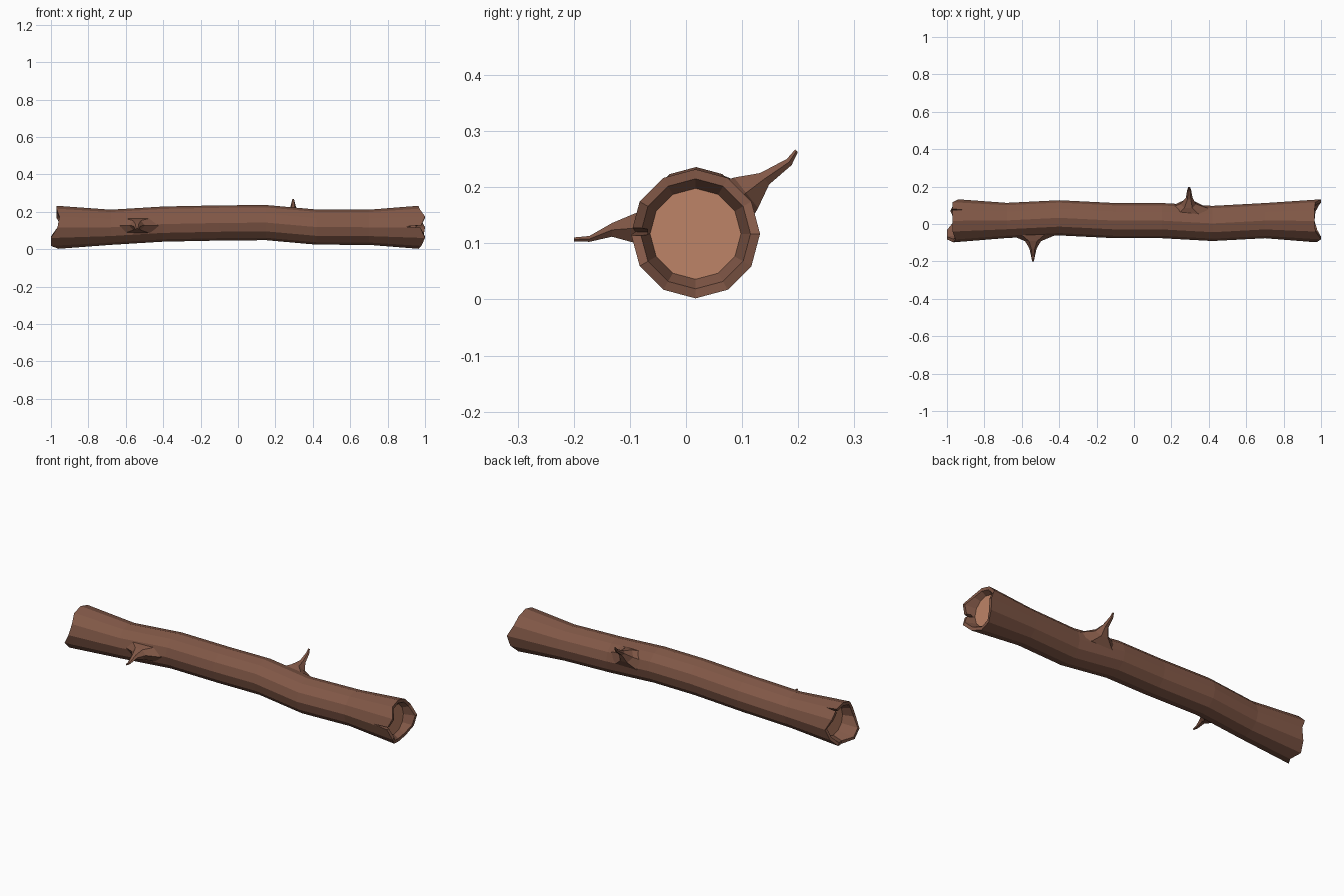
import bpy, bmesh, math
from mathutils import Vector

if "Cube" in bpy.data.objects:
    bpy.data.objects.remove(bpy.data.objects["Cube"])


def material(name, col):
    m = bpy.data.materials.new(name)
    m.diffuse_color = (*col, 1)
    m.use_nodes = True
    m.node_tree.nodes["Principled BSDF"].inputs["Base Color"].default_value = m.diffuse_color
    return m


bark = material("brown bark", (0.223, 0.098, 0.063))
wood = material("pale cut wood", (0.515, 0.231, 0.135))
N = 12


def make_object(name, bm):
    bmesh.ops.recalc_face_normals(bm, faces=bm.faces[:])
    me = bpy.data.meshes.new(name)
    bm.to_mesh(me)
    bm.free()
    me.materials.append(bark)
    me.materials.append(wood)
    ob = bpy.data.objects.new(name, me)
    bpy.context.collection.objects.link(ob)
    return ob


def loft(bm, rings):
    """Bridge rings of points and cap both ends; returns the caps."""
    vs = [[bm.verts.new(p) for p in r] for r in rings]
    for a, b in zip(vs, vs[1:]):
        n = len(a)
        for i in range(n):
            bm.faces.new((a[i], a[(i + 1) % n], b[(i + 1) % n], b[i]))
    return bm.faces.new(vs[0]), bm.faces.new(vs[-1])


def ring(xs, cy, cz, r):
    return [(xs[k], cy + r * math.cos(k * math.tau / N), cz + r * math.sin(k * math.tau / N))
            for k in range(N)]


# Log trunk: ragged hollowed ends, gently bent middle
left = [-.94, -.97, -.97, -.97, -.97, -.955, -.965, -1, -1, -.96, -.98, -.96]
right = [1, .97, .965, .965, .97, 1, .975, 1, .98, .965, .97, .99]
stations = [(-.68, .019, .117, .094), (-.4, .033, .134, .094), (-.1, .018, .14, .094),
            (.15, .018, .142, .094), (.42, .003, .118, .094), (.7, .018, .117, .094)]
C = (.017, .117)
rings = [ring([-.94 + .03] * N, *C, .081), ring(left, *C, .098), ring(left, *C, .115)]
rings += [ring([x] * N, y, z, r) for x, y, z, r in stations]
rings += [ring(right, *C, .115), ring(right, *C, .098), ring([.94] * N, *C, .081)]
bm = bmesh.new()
for cap in loft(bm, rings):
    cap.material_index = 1
log = make_object("log", bm)


# Thin wedge cracks split into the rim
def crack(name, x_end, x_tip, ang, width):
    out = Vector((0, math.cos(ang), math.sin(ang)))
    side = Vector((0, -math.sin(ang), math.cos(ang)))
    c = Vector((0, *C))
    ends = []
    for r in (.086, .15):
        p = c + out * r
        ends.append([p + side * width + Vector((x_end, 0, 0)),
                     p - side * width + Vector((x_end, 0, 0)),
                     p + Vector((x_tip, 0, 0))])
    b = bmesh.new()
    loft(b, ends)
    cutter = make_object(name, b)
    cutter.hide_render = True
    cutter.hide_viewport = True
    cutter.display_type = 'WIRE'
    mod = log.modifiers.new(name, 'BOOLEAN')
    mod.operation = 'DIFFERENCE'
    mod.solver = 'EXACT'
    mod.object = cutter


crack("right_crack_cutter", 1.05, .89, math.radians(178), .012)
crack("left_crack_cutter", -1.05, -.91, math.radians(58), .012)


# Broken twigs: flared root running along the bark, then a narrow bent spike
def twig(name, sections):
    b = bmesh.new()
    rs = []
    for x, y, z, hx, hv, tilt in sections:
        v = Vector((0, -math.sin(tilt), math.cos(tilt)))
        rs.append([Vector((x, y, z)) + Vector((hx * math.cos(a), 0, 0)) + v * hv * math.sin(a)
                   for a in [i * math.tau / 6 for i in range(6)]])
    loft(b, rs)
    make_object(name, b)


twig("front_twig", [(-.54, -.055, .125, .13, .045, 0),
                    (-.54, -.092, .127, .042, .03, 0),
                    (-.54, -.132, .124, .019, .014, 0),
                    (-.54, -.172, .108, .010, .006, 0),
                    (-.54, -.2, .107, .005, .004, 0)])
t = math.radians(38)
twig("back_twig", [(.29, .075, .165, .13, .058, t),
                   (.29, .107, .190, .042, .04, t),
                   (.295, .140, .215, .018, .015, t),
                   (.295, .184, .245, .010, .008, t),
                   (.295, .197, .265, .005, .004, t)])
